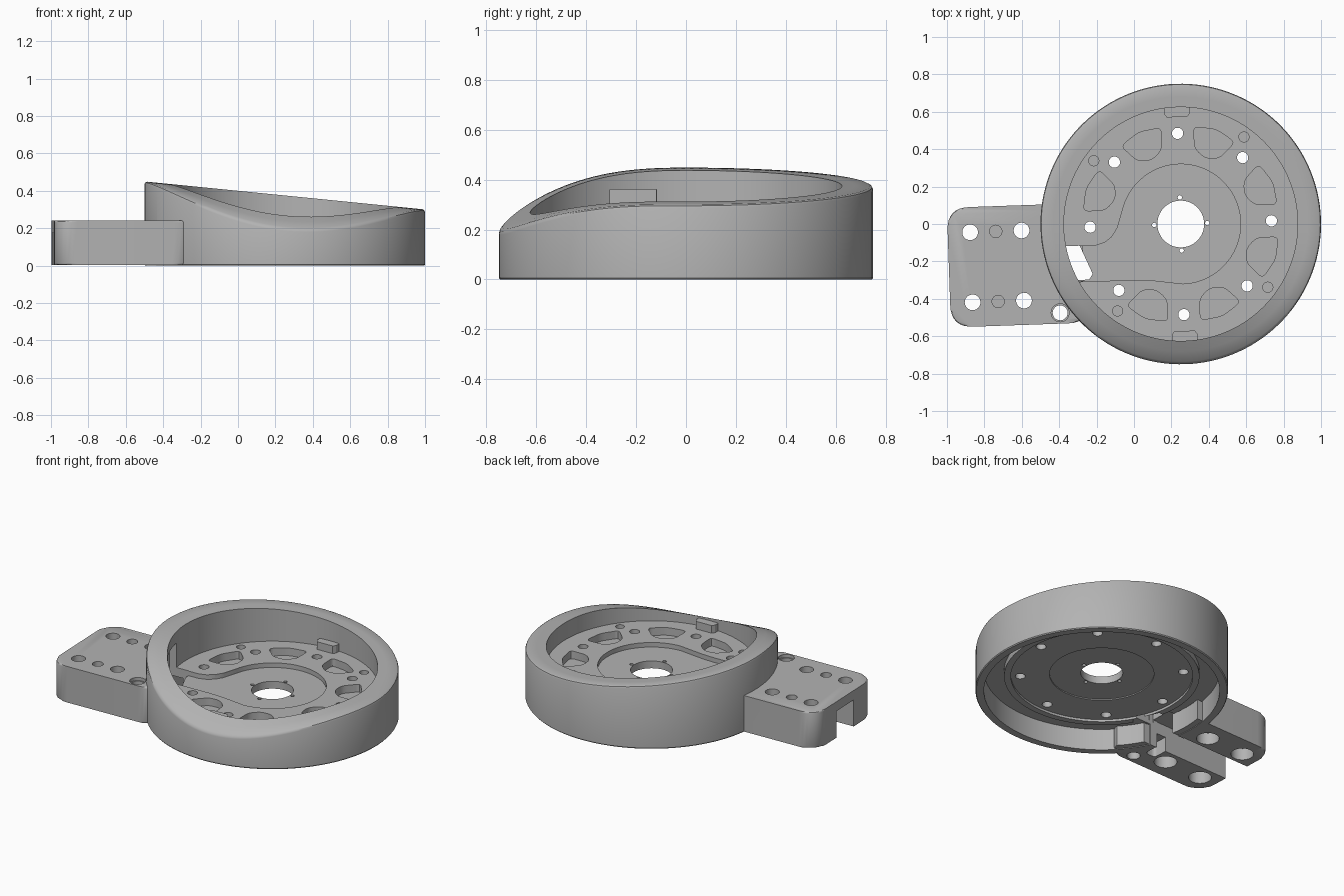
import bpy, bmesh, math

if "Cube" in bpy.data.objects:
    bpy.data.objects.remove(bpy.data.objects["Cube"], do_unlink=True)

CENTRE, TURN = (0.25, 0, 0), math.radians(2)

grey = bpy.data.materials.new("plain grey")
grey.use_nodes = True
grey.diffuse_color = (0.45, 0.45, 0.45, 1)
grey.node_tree.nodes["Principled BSDF"].inputs["Base Color"].default_value = (0.45, 0.45, 0.45, 1)


def make_object(name, bm):
    bmesh.ops.recalc_face_normals(bm, faces=bm.faces[:])
    mesh = bpy.data.meshes.new(name)
    bm.to_mesh(mesh)
    bm.free()
    mesh.materials.append(grey)
    obj = bpy.data.objects.new(name, mesh)
    bpy.context.collection.objects.link(obj)
    return obj


def prism(bm, points, z0, z1):
    low = [bm.verts.new((x, y, z0)) for x, y in points]
    high = [bm.verts.new((x, y, z1)) for x, y in points]
    n = len(points)
    bm.faces.new(low[::-1])
    bm.faces.new(high)
    for i in range(n):
        j = (i + 1) % n
        bm.faces.new((low[i], low[j], high[j], high[i]))


def polar(r, deg, cx=0, cy=0):
    a = math.radians(deg)
    return (cx + r * math.cos(a), cy + r * math.sin(a))


def circle(r, cx=0, cy=0, n=32):
    return [polar(r, 360 * i / n, cx, cy) for i in range(n)]


def box(x0, x1, y0, y1):
    return [(x0, y0), (x1, y0), (x1, y1), (x0, y1)]


def rounded(points, r, steps=4):
    """Round every corner of a polygon with a quadratic curve."""
    out = []
    n = len(points)
    for i, (px, py) in enumerate(points):
        ends = []
        for qx, qy in (points[i - 1], points[(i + 1) % n]):
            d = math.hypot(qx - px, qy - py)
            t = min(r / d, 0.45)
            ends.append((px + (qx - px) * t, py + (qy - py) * t))
        (ax, ay), (bx, by) = ends
        for k in range(steps + 1):
            t = k / steps
            out.append(((1 - t) ** 2 * ax + 2 * t * (1 - t) * px + t * t * bx,
                        (1 - t) ** 2 * ay + 2 * t * (1 - t) * py + t * t * by))
    return out


def cut(target, prisms):
    """Subtract a group of separate prisms given as (outline, bottom, top)."""
    bm = bmesh.new()
    for p in prisms:
        prism(bm, *p)
    cutter = make_object("cutter", bm)
    cutter.hide_render = True
    mod = target.modifiers.new("cut", "BOOLEAN")
    mod.operation, mod.solver, mod.object = "DIFFERENCE", "EXACT", cutter
    bpy.context.view_layer.objects.active = target
    bpy.ops.object.modifier_apply(modifier=mod.name)
    bpy.data.objects.remove(cutter, do_unlink=True)


def finish(obj):
    obj.location = CENTRE
    obj.rotation_euler = (0, 0, TURN)
    bpy.ops.object.select_all(action="DESELECT")
    obj.select_set(True)
    bpy.context.view_layer.objects.active = obj
    bpy.ops.object.shade_smooth_by_angle(angle=math.radians(30))


# Housing: revolved section whose rim slopes sideways and dips at the front
def rim(r, a):
    x, y = 0.25 + r * math.cos(a + TURN), r * math.sin(a + TURN)
    return 0.4 - 0.1 * x - 0.175 * (max(0, -y) / 0.75) ** 2.7


# Entries are (radius, height, height is measured from the rim)
SECTION = [(0.70, 0, 0), (0.745, 0, 0), (0.75, 0.006, 0), (0.75, -0.014, 1),
           (0.746, -0.005, 1), (0.736, 0, 1), (0.68, 0, 1), (0.625, 0, 1),
           (0.625, 0.20, 0), (0.125, 0.20, 0), (0.125, 0.122, 0), (0.31, 0.122, 0),
           (0.31, 0.115, 0), (0.54, 0.115, 0), (0.54, 0.10, 0), (0.58, 0.10, 0),
           (0.58, 0.14, 0), (0.70, 0.14, 0)]
N = 128
bm = bmesh.new()
loops = []
for i in range(N):
    a = 2 * math.pi * i / N
    loops.append([bm.verts.new((r * math.cos(a), r * math.sin(a), z + (rim(r, a) if up else 0)))
                  for r, z, up in SECTION])
for i in range(N):
    p, q = loops[i], loops[(i + 1) % N]
    for k in range(len(SECTION)):
        m = (k + 1) % len(SECTION)
        bm.faces.new((p[k], q[k], q[m], p[m]))
housing = make_object("round_housing", bm)

# Sunken round floor with a side channel for the cable
recess = [(-0.64, -0.10), (-0.46, -0.10), (-0.41, -0.085), (-0.37, -0.055), (-0.34, -0.01)]
recess += [polar(0.32, d) for d in range(165, -91, -5)]
recess += [(-0.08, -0.308), (-0.17, -0.295), (-0.25, -0.29), (-0.64, -0.29)]
cut(housing, [(recess, 0.17, 0.25)])

# Pockets, bolt holes and pin holes in the floor
holes = [(circle(0.03, *polar(0.485, 45 * i)), -0.1, 0.24) for i in range(8)]
holes += [(circle(0.027, *polar(0.575, 52 + 90 * i)), 0.165, 0.24) for i in range(4)]
holes += [(circle(0.012, *polar(0.142, 90 * i), 12), -0.1, 0.24) for i in range(4)]
for i in range(8):
    if i != 4:
        d = 22.5 + 45 * i
        shape = [polar(0.525, d - 13), polar(0.54, d), polar(0.525, d + 13),
                 polar(0.41, d + 10), polar(0.375, d), polar(0.41, d - 10)]
        holes.append((rounded(shape, 0.03), 0.15, 0.24))
cut(housing, holes)

# Cable passage through the wall and up to the floor
passage = [(-0.9, -0.28), (-0.50, -0.28), (-0.48, -0.25), (-0.545, -0.095), (-0.9, -0.095)]
cut(housing, [(passage, -0.1, 0.178)])
cut(housing, [(box(-0.665, -0.53, -0.285, -0.097), 0.16, 0.36)])
finish(housing)

# Mounting arm: rounded block with softened top and bottom edges
outline = rounded([(-1.247, -0.51), (-0.5, -0.51), (-0.5, 0.13), (-1.247, 0.13)], 0.12, 8)
bm = bmesh.new()
prism(bm, outline, 0.004, 0.24)
rims = [e for e in bm.edges if abs(e.verts[0].co.z - e.verts[1].co.z) < 1e-5]
bmesh.ops.bevel(bm, geom=rims, offset=0.01, segments=2, affect="EDGES", profile=0.5)
arm = make_object("mounting_arm", bm)
cut(arm, [(circle(0.66, n=96), -0.5, 0.6)])
cut(arm, [(circle(0.73, n=96), 0.135, 0.6)])
cut(arm, [(box(-1.4, -0.4, -0.285, -0.095), -0.1, 0.178)])

# Arm screw holes, blind holes, counterbores and the side notch
bolts = [(x, y) for x in (-1.127, -0.852) for y in (-0.005, -0.38)]
cut(arm, [(circle(0.042, x, y), -0.1, 0.4) for x, y in bolts]
    + [(circle(0.033, -0.99, y), 0.17, 0.4) for y in (-0.005, -0.38)]
    + [(circle(0.040, -0.661, -0.452), -0.1, 0.4)])
cut(arm, [(circle(0.068, x, y), -0.1, 0.08) for x, y in bolts]
    + [(circle(0.048, -0.661, -0.452), 0.22, 0.4)]
    + [(rounded(box(-0.765, -0.69, -0.38, -0.25), 0.025), -0.1, 0.10)])
finish(arm)

# Two small locating tabs on the inner wall
for name, s in (("back_tab", 1), ("front_tab", -1)):
    bm = bmesh.new()
    prism(bm, [(-0.07, s * 0.64), (0.07, s * 0.64), (0.068, s * 0.59),
               (0.055, s * 0.572), (-0.055, s * 0.572), (-0.068, s * 0.59)], 0.198, 0.25)
    finish(make_object(name, bm))
